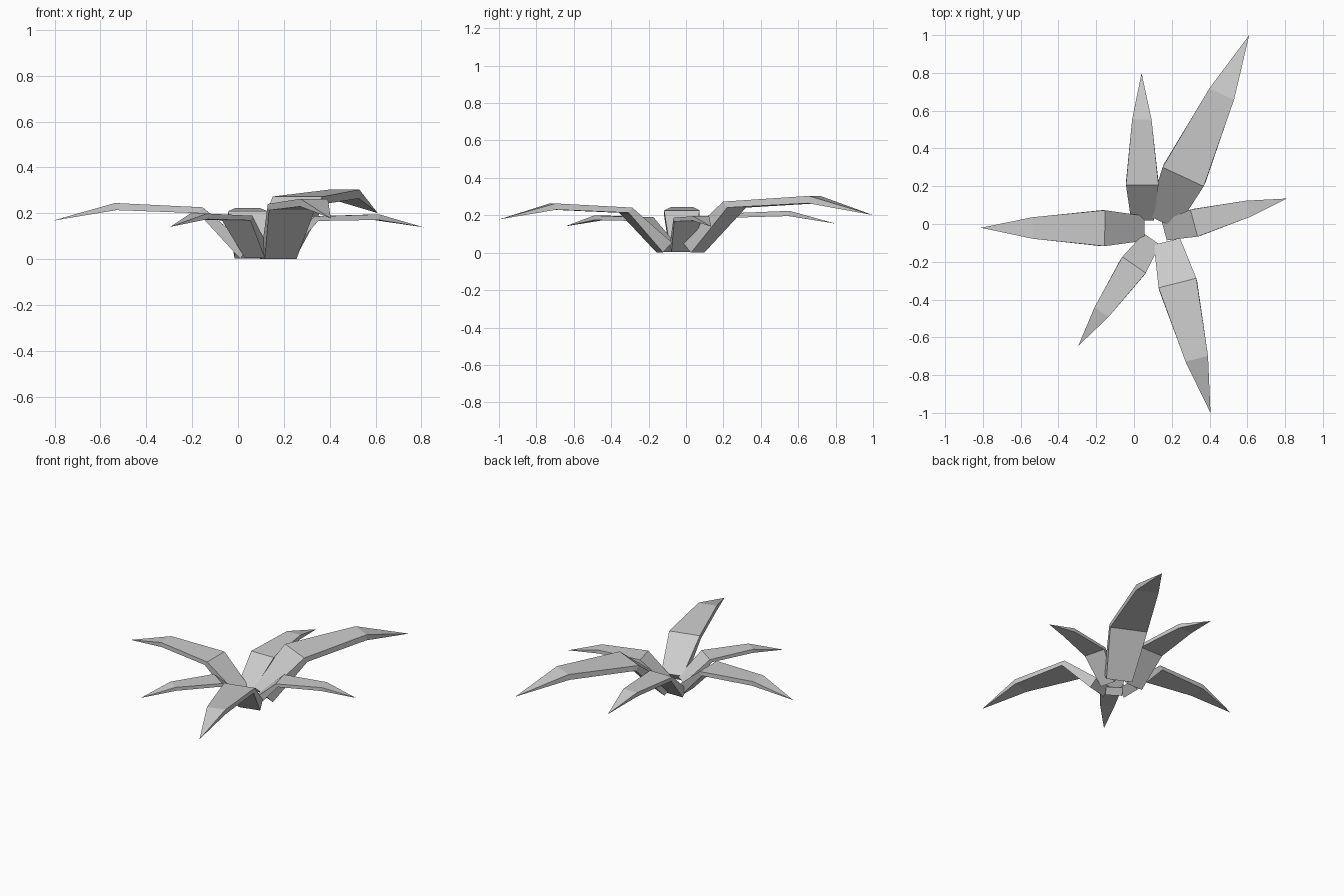
import bpy, bmesh
from mathutils import Vector

if "Cube" in bpy.data.objects:
    bpy.data.objects.remove(bpy.data.objects["Cube"])

# Each leaf: name, root point near the centre, tip point (plan view)
LEAVES = [
    ("back_leaf",        (0.045, -0.024), (0.04, 0.80)),
    ("back_right_leaf",  (0.124, -0.042), (0.61, 1.00)),
    ("right_leaf",       (0.126, -0.046), (0.81, 0.135)),
    ("front_right_leaf", (0.162, -0.045), (0.405, -1.00)),
    ("front_left_leaf",  (0.115, -0.050), (-0.295, -0.645)),
    ("left_leaf",        (0.100, -0.023), (-0.81, -0.02)),
]


def build_leaf(name, root, tip):
    root, tip = Vector(root), Vector(tip)
    length = (tip - root).length
    out = (tip - root).normalized()
    side = Vector((-out.y, out.x))
    # Box sections: top radius, top z, bottom radius, bottom z, width
    L = length
    sections = [
        (0.05 * L, 0.01 + 0.045 * L, 0.10 * L, 0.0127 - 0.011 * L, 0.145 * L),
        (0.28 * L, 0.048 + 0.196 * L, 0.30 * L, 0.048 + 0.168 * L, 0.209 * L),
        (0.70 * L, 0.022 + 0.245 * L, 0.695 * L, 0.022 + 0.211 * L, 0.125 * L),
    ]
    bm = bmesh.new()

    def vert(r, s, z):
        p = root + out * r + side * s
        return bm.verts.new((p.x, p.y, z))

    rings = [[vert(rt, w / 2, zt), vert(rt, -w / 2, zt),
              vert(rb, -w / 2, zb), vert(rb, w / 2, zb)]
             for rt, zt, rb, zb, w in sections]
    point = vert(L, 0, 0.04 + 0.14 * L)

    # Stem and blade walls, pointed end, root cap
    for a, b in zip(rings, rings[1:]):
        for i in range(4):
            j = (i + 1) % 4
            bm.faces.new((a[i], a[j], b[j], b[i]))
    for i in range(4):
        bm.faces.new((rings[-1][i], rings[-1][(i + 1) % 4], point))
    bm.faces.new(rings[0])
    bmesh.ops.recalc_face_normals(bm, faces=bm.faces)

    mesh = bpy.data.meshes.new(name)
    bm.to_mesh(mesh)
    bm.free()
    bpy.context.collection.objects.link(bpy.data.objects.new(name, mesh))


for leaf in LEAVES:
    build_leaf(*leaf)
